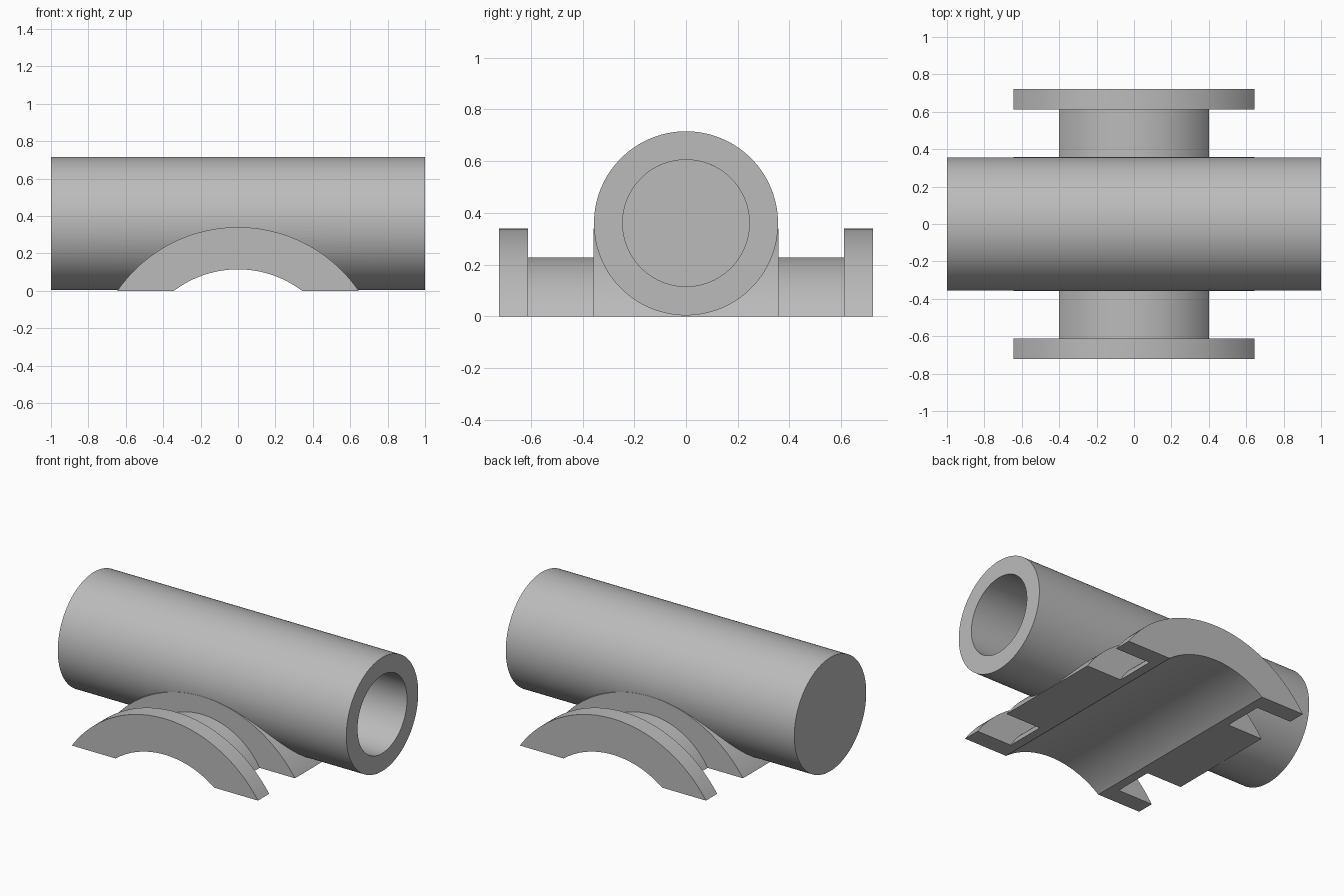
import bpy
import bmesh
from math import asin, sin, cos, pi, radians
from mathutils import Matrix

default = bpy.data.objects.get("Cube")
if default:
    bpy.data.objects.remove(default)

grey = bpy.data.materials.new("plain grey")
grey.use_nodes = True
grey.diffuse_color = (0.5, 0.5, 0.5, 1)
grey.node_tree.nodes["Principled BSDF"].inputs["Base Color"].default_value = (0.5, 0.5, 0.5, 1)


def finish(name, bm):
    bmesh.ops.recalc_face_normals(bm, faces=bm.faces[:])
    mesh = bpy.data.meshes.new(name)
    bm.to_mesh(mesh)
    bm.free()
    mesh.materials.append(grey)
    obj = bpy.data.objects.new(name, mesh)
    bpy.context.collection.objects.link(obj)
    return obj


def rod(name, radius, x0, x1, z):
    """Round bar lying along x."""
    bm = bmesh.new()
    place = Matrix.Translation(((x0 + x1) / 2, 0, z)) @ Matrix.Rotation(pi / 2, 4, "Y")
    bmesh.ops.create_cone(bm, cap_ends=True, segments=128, radius1=radius,
                          radius2=radius, depth=x1 - x0, matrix=place)
    return finish(name, bm)


def arch(name, half_width, height, y0, y1, drop=0.0, steps=64):
    """Solid circular segment standing on z = 0, extruded along y."""
    radius = (half_width ** 2 + height ** 2) / (2 * height)
    centre = height - radius
    end = asin(half_width / radius)
    angles = [end - 2 * end * i / steps for i in range(steps + 1)]
    points = [(radius * sin(a), centre + radius * cos(a)) for a in angles]
    if drop:
        points += [(-half_width, -drop), (half_width, -drop)]
    bm = bmesh.new()
    face = bm.faces.new([bm.verts.new((x, y0, z)) for x, z in points])
    moved = bmesh.ops.extrude_face_region(bm, geom=[face])["geom"]
    bmesh.ops.translate(bm, vec=(0, y1 - y0, 0),
                        verts=[v for v in moved if isinstance(v, bmesh.types.BMVert)])
    return finish(name, bm)


def combine(target, tool, operation):
    mod = target.modifiers.new(operation.lower(), "BOOLEAN")
    mod.operation = operation
    mod.solver = "EXACT"
    mod.object = tool
    tool.hide_render = True
    bpy.ops.object.select_all(action="DESELECT")
    target.select_set(True)
    bpy.context.view_layer.objects.active = target
    bpy.ops.object.modifier_apply(modifier=mod.name)
    bpy.data.objects.remove(tool)


# Pipe resting on a wide arched saddle
body = rod("pipe_on_saddle", 0.356, -1, 1, 0.3595)
combine(body, arch("saddle", 0.645, 0.34, -0.357, 0.357), "UNION")

# Narrow neck and wide flange at the front and back
combine(body, arch("neck", 0.4, 0.228, -0.65, 0.65), "UNION")
for side in (-1, 1):
    y0, y1 = sorted((side * 0.612, side * 0.723))
    combine(body, arch("flange", 0.645, 0.34, y0, y1), "UNION")

# Blind bore, open at the left end of the pipe
combine(body, rod("bore", 0.245, -0.89, 1.1, 0.3605), "DIFFERENCE")

# Arched channel along the underside
combine(body, arch("channel", 0.342, 0.1145, -1, 1, drop=0.1), "DIFFERENCE")

bpy.ops.object.shade_smooth_by_angle(angle=radians(30))
